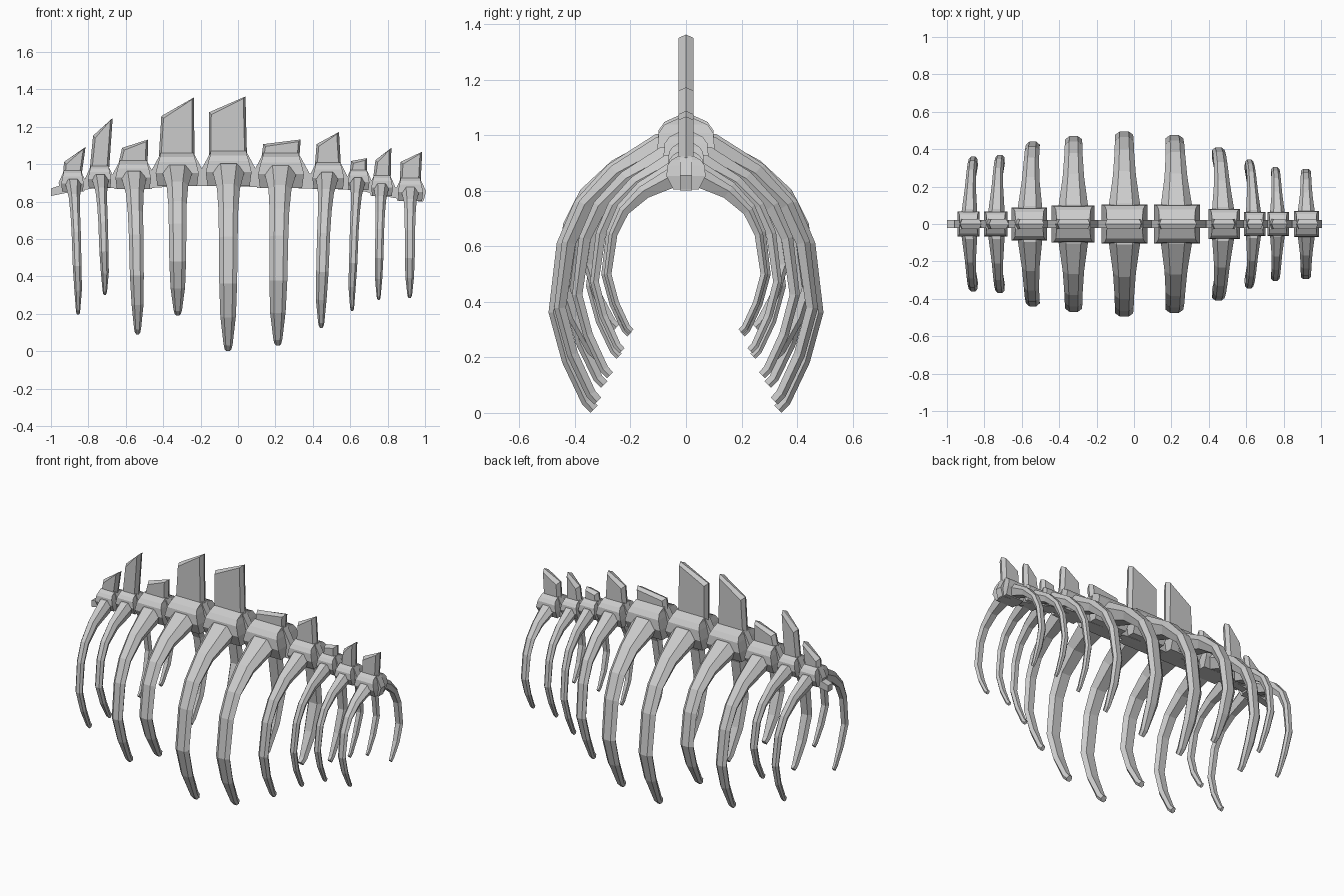
import bpy, bmesh
from mathutils import Vector

if "Cube" in bpy.data.objects:
    bpy.data.objects.remove(bpy.data.objects["Cube"])

# per vertebra: centre x, width, top z, rib half-span y, rib tip z, rib tip x,
# then the spinous process: left x, right x, left z, right z
BONES = [
    (-.885, .120, .965, .36, .195, -.855, -.93, -.815, 1.00, 1.08),
    (-.740, .125, .990, .37, .300, -.712, -.775, -.67, 1.14, 1.235),
    (-.560, .190, 1.02, .44, .090, -.537, -.62, -.48, 1.075, 1.12),
    (-.325, .230, 1.06, .47, .190, -.322, -.41, -.235, 1.245, 1.345),
    (-.050, .245, 1.07, .495, .000, -.053, -.155, .040, 1.265, 1.35),
    (.230, .245, 1.06, .475, .030, .213, .135, .335, 1.095, 1.12),
    (.483, .170, 1.01, .41, .125, .445, .42, .54, 1.095, 1.16),
    (.645, .115, .970, .345, .215, .610, .605, .69, 1.005, 1.02),
    (.770, .115, .940, .305, .275, .752, .735, .82, 1.01, 1.075),
    (.922, .135, .925, .295, .285, .918, .87, .985, 1.00, 1.055),
]

# rib outer edge for a unit rib (y, z), its radial thickness and its width
RIB = [(.12, 1.0, .16, .72), (.22, 1.0, .24, .70), (.57, .89, .17, .50),
       (.81, .76, .125, .43), (.94, .61, .105, .41), (1.0, .36, .09, .39),
       (.90, .18, .085, .34), (.755, .03, .08, .20), (.695, 0, .075, .15)]


def loft(name, rings, ridge_cap=False, mirror=False):
    bm = bmesh.new()
    vs = [[bm.verts.new(p) for p in r] for r in rings]
    n = len(rings[0])
    for a, b in zip(vs, vs[1:]):
        for i in range(n):
            j = (i + 1) % n
            bm.faces.new((a[i], a[j], b[j], b[i]))
    bm.faces.new(vs[0][::-1])
    if ridge_cap:
        t = vs[-1]
        bm.faces.new(t[:4])
        bm.faces.new((t[3], t[4], t[5], t[0]))
    else:
        bm.faces.new(vs[-1])
    bmesh.ops.recalc_face_normals(bm, faces=bm.faces)
    me = bpy.data.meshes.new(name)
    bm.to_mesh(me)
    bm.free()
    ob = bpy.data.objects.new(name, me)
    bpy.context.collection.objects.link(ob)
    if mirror:
        ob.modifiers.new("mirror", 'MIRROR').use_axis = (False, True, False)
    return ob


def height(w):
    return .04 + .6 * w


def rib_rings(xc, w, zt, span, ztip, xtip):
    zroot = zt - .3 * height(w) - .01
    pts = [Vector((0, y * span, ztip + z * (zroot - ztip))) for y, z, _, _ in RIB]
    rings = []
    for i, p in enumerate(pts):
        d = (pts[min(i + 1, len(pts) - 1)] - pts[max(i - 1, 0)]).normalized()
        inward = Vector((0, d.z, -d.y))
        t = RIB[i][2] * span
        hw = RIB[i][3] * w / 2
        f = min(1, i / 6)
        x = xc + (xtip - xc) * f
        # six-sided section: narrow outer face, full middle, narrow inner face
        sect = [(-.5, 0), (.5, 0), (1, .4), (.6, 1), (-.6, 1), (-1, .4)]
        rings.append([p + inward * (t * k) + Vector((x + hw * s, 0, 0)) for s, k in sect])
    return rings


def rect(x, hx, hy, z):
    return [(x - hx, -hy, z), (x + hx, -hy, z), (x + hx, hy, z), (x - hx, hy, z)]


spine = [(-1.0, .83, .87)]
for n, (xc, w, zt, span, ztip, xtip, xl, xr, zl, zr) in enumerate(BONES, 1):
    h, hy = height(w), .03 + .3 * w
    zb = zt - h
    # vertebra body, tapering to the top
    loft(f"vertebra_{n}", [rect(xc, .46 * w, hy * .65, zb), rect(xc, .5 * w, hy, zb + .4 * h),
                           rect(xc, .44 * w, hy * .95, zt - .28 * h),
                           rect(xc, .40 * w, hy * .75, zt - .12 * h),
                           rect(xc, .39 * w, .028, zt)])
    # thin joint plate sticking out fore and aft
    prof = [(-.40, zt - .05 * h), (-.62, zb + .42 * h), (-.52, zb),
            (.52, zb), (.62, zb + .42 * h), (.40, zt - .05 * h)]
    loft(f"joint_plate_{n}", [[(xc + a * w, y, z) for a, z in prof] for y in (-.022, .022)])
    # spinous process with bevelled edges and a ridge on top
    def plan(a, b, za, zb2, ridge):
        c = .012
        return [(a, 0, za + ridge), (a + c, -.027, za), (b - c, -.027, zb2),
                (b, 0, zb2 + ridge), (b - c, .027, zb2), (a + c, .027, za)]
    zbase = zt - .03
    loft(f"spinous_process_{n}", [plan(xc - .43 * w, xc + .40 * w, zbase, zbase, 0),
                                  plan(xl, xr, zl, zr, .012)], ridge_cap=True)
    # pair of ribs
    loft(f"rib_pair_{n}", rib_rings(xc, w, zt, span, ztip, xtip), mirror=True)
    spine.append((xc, zb, zb + .5 * h))
spine.append((.99, .80, .855))

# continuous thin spine linking the vertebrae
loft("spinal_link", [[(x, -.022, a), (x, .022, a), (x, .022, b), (x, -.022, b)]
                     for x, a, b in spine])
